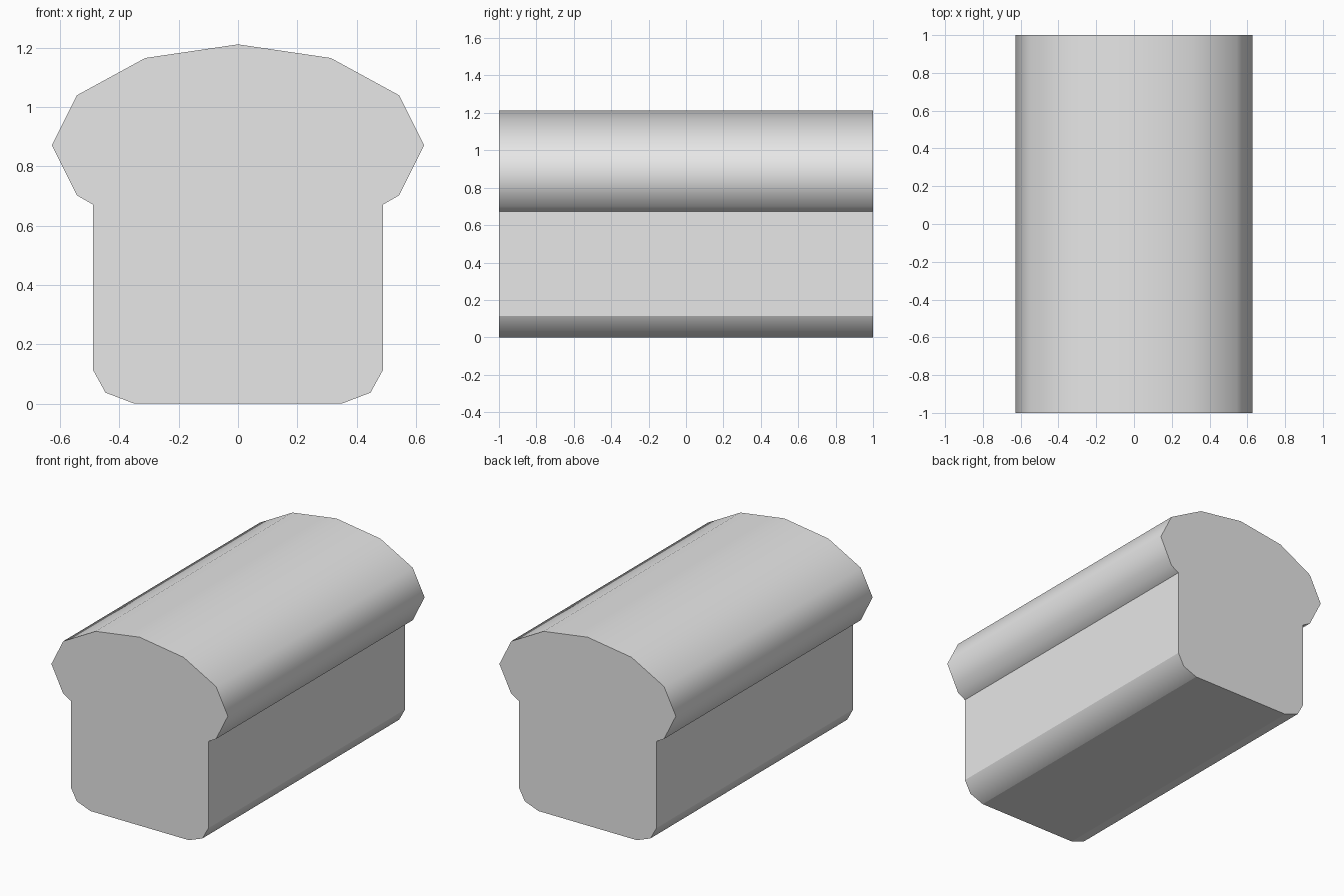
import bpy, bmesh

if "Cube" in bpy.data.objects:
    bpy.data.objects.remove(bpy.data.objects["Cube"])

# Right half of the loaf outline, bottom to crown (x, z)
half = [(0.35, 0), (0.447, 0.037), (0.49, 0.115), (0.49, 0.672), (0.544, 0.703),
        (0.628, 0.872), (0.544, 1.04), (0.313, 1.166)]
outline = half + [(0, 1.212)] + [(-x, z) for x, z in reversed(half)]

# Creases between base, lower bevels, straight sides and rounded top
n = len(outline)
creases = {0, 2, 3, n - 1, n - 3, n - 4}

bm = bmesh.new()
front = [bm.verts.new((x, -1, z)) for x, z in outline]
back = [bm.verts.new((x, 1, z)) for x, z in outline]
caps = [bm.faces.new(front), bm.faces.new(back[::-1])]
for i in range(n):
    j = (i + 1) % n
    bm.faces.new((front[j], front[i], back[i], back[j])).smooth = True
for i in creases:
    bm.edges.get((front[i], back[i])).smooth = False
for cap in caps:
    for e in cap.edges:
        e.smooth = False
bmesh.ops.recalc_face_normals(bm, faces=bm.faces)

mesh = bpy.data.meshes.new("bread_loaf")
bm.to_mesh(mesh)
bm.free()
loaf = bpy.data.objects.new("bread_loaf", mesh)
bpy.context.collection.objects.link(loaf)

# Single plain grey
grey = bpy.data.materials.new("light grey")
grey.diffuse_color = (0.8, 0.8, 0.8, 1)
grey.use_nodes = True
grey.node_tree.nodes["Principled BSDF"].inputs["Base Color"].default_value = grey.diffuse_color
mesh.materials.append(grey)
